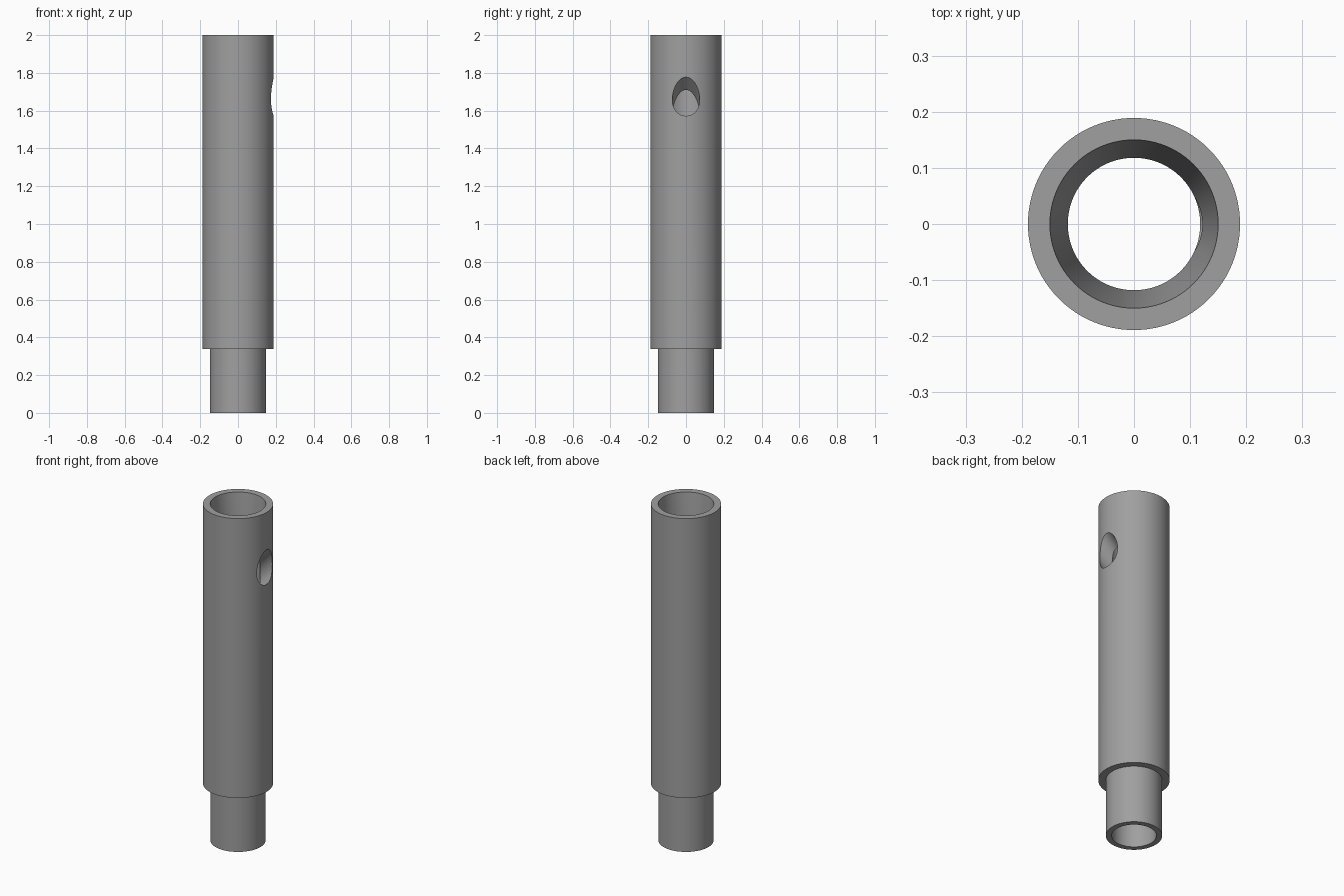
import bpy, bmesh, math
from mathutils import Matrix, Vector

if "Cube" in bpy.data.objects:
    bpy.data.objects.remove(bpy.data.objects["Cube"])

SIDES = 96
grey = bpy.data.materials.new("metal grey")
grey.diffuse_color = (0.35, 0.35, 0.35, 1)
grey.use_nodes = True
grey.node_tree.nodes["Principled BSDF"].inputs["Base Color"].default_value = grey.diffuse_color


def add_object(name, bm):
    mesh = bpy.data.meshes.new(name)
    bmesh.ops.recalc_face_normals(bm, faces=bm.faces)
    bm.to_mesh(mesh)
    bm.free()
    mesh.materials.append(grey)
    obj = bpy.data.objects.new(name, mesh)
    bpy.context.collection.objects.link(obj)
    return obj


def lathe(name, profile):
    """Turn a closed (radius, z) profile around the z axis."""
    bm = bmesh.new()
    rings = []
    for r, z in profile:
        angles = [2 * math.pi * i / SIDES for i in range(SIDES)]
        rings.append([bm.verts.new((r * math.cos(a), r * math.sin(a), z)) for a in angles])
    for k, low in enumerate(rings):
        high = rings[(k + 1) % len(rings)]
        for i in range(SIDES):
            j = (i + 1) % SIDES
            bm.faces.new((low[i], low[j], high[j], high[i]))
    return add_object(name, bm)


# Tube: narrow spigot below, wide body, tapered socket at the top
tube = lathe("stepped_tube", [
    (0.118, 0), (0.149, 0), (0.149, 0.339), (0.189, 0.339),
    (0.189, 2.0), (0.15, 2.0), (0.118, 1.67)])

# Slanted side hole, running down into the bore at 45 degrees
bm = bmesh.new()
place = (Matrix.Translation(Vector((0.189, 0, 1.675)))
         @ Matrix.Rotation(math.radians(45), 4, 'Y')
         @ Matrix.Translation(Vector((0, 0, 0.05))))
bmesh.ops.create_cone(bm, cap_ends=True, segments=64, radius1=0.0725,
                      radius2=0.0725, depth=0.5, matrix=place)
cutter = add_object("hole_cutter", bm)
cutter.hide_render = True

cut = tube.modifiers.new("side hole", 'BOOLEAN')
cut.operation = 'DIFFERENCE'
cut.solver = 'EXACT'
cut.object = cutter
bpy.context.view_layer.objects.active = tube
tube.select_set(True)
bpy.ops.object.modifier_apply(modifier=cut.name)
bpy.data.objects.remove(cutter)

# Smooth walls with sharp rims
bpy.ops.object.shade_smooth_by_angle(angle=math.radians(30))
